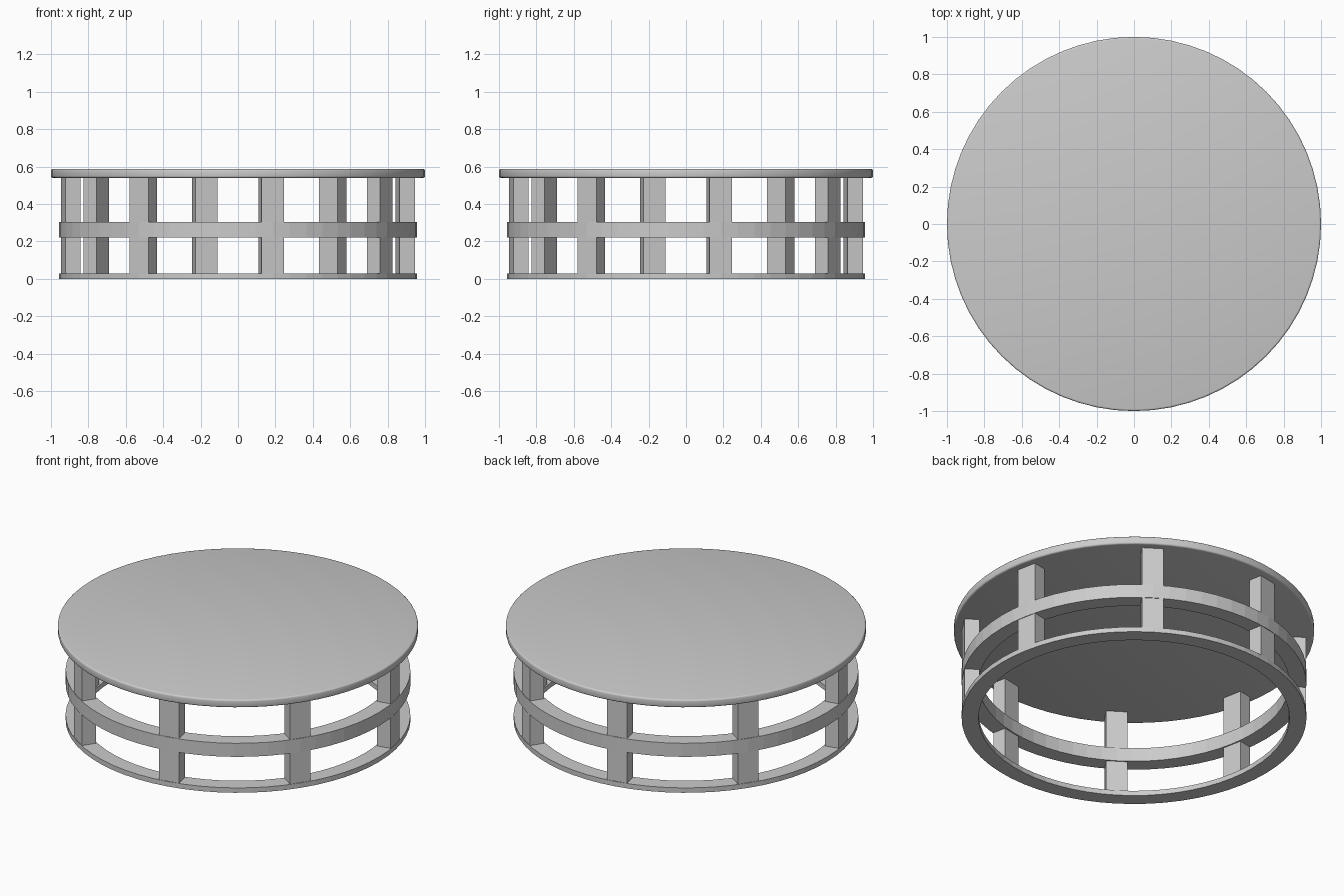
import bpy
import bmesh
import math
from mathutils import Matrix

cube = bpy.data.objects.get("Cube")
if cube:
    bpy.data.objects.remove(cube, do_unlink=True)

SIDES = 64
POSTS = 8

grey = bpy.data.materials.new("plain_grey")
grey.use_nodes = True
grey.diffuse_color = (0.6, 0.6, 0.6, 1)
grey.node_tree.nodes["Principled BSDF"].inputs["Base Color"].default_value = (0.6, 0.6, 0.6, 1)


def add_object(name, bm):
    mesh = bpy.data.meshes.new(name)
    bmesh.ops.recalc_face_normals(bm, faces=bm.faces)
    bm.to_mesh(mesh)
    bm.free()
    mesh.materials.append(grey)
    obj = bpy.data.objects.new(name, mesh)
    bpy.context.collection.objects.link(obj)
    return obj


def ring(name, inner, outer, low, high):
    """Flat band with a rectangular section, turned about z."""
    bm = bmesh.new()
    section = [(inner, low), (outer, low), (outer, high), (inner, high)]
    loops = []
    for i in range(SIDES):
        a = math.tau * i / SIDES
        loops.append([bm.verts.new((r * math.cos(a), r * math.sin(a), z)) for r, z in section])
    for i, here in enumerate(loops):
        there = loops[(i + 1) % SIDES]
        for j in range(4):
            k = (j + 1) % 4
            bm.faces.new((here[j], there[j], there[k], here[k]))
    return add_object(name, bm)


# Base and middle rings
ring("base_ring", 0.863, 0.957, 0, 0.03)
ring("middle_ring", 0.863, 0.957, 0.22, 0.303)

# Upright posts, turned to face outward
for i in range(POSTS):
    bm = bmesh.new()
    turn = Matrix.Rotation(math.tau * (i + 0.25) / POSTS, 4, "Z")
    place = Matrix.Translation((0.911, 0, 0.283))
    size = Matrix.Diagonal((0.083, 0.12, 0.515, 1))
    bmesh.ops.create_cube(bm, size=1, matrix=turn @ place @ size)
    add_object(f"post_{i + 1}", bm)

# Round top with softened rims
bm = bmesh.new()
bmesh.ops.create_cone(bm, cap_ends=True, segments=SIDES, radius1=1, radius2=1,
                      depth=0.048, matrix=Matrix.Translation((0, 0, 0.564)))
rims = [e for e in bm.edges if abs(e.verts[0].co.z - e.verts[1].co.z) < 0.001]
bmesh.ops.bevel(bm, geom=rims, offset=0.01, segments=3, profile=0.5, affect="EDGES")
top = add_object("table_top", bm)
bpy.ops.object.select_all(action="DESELECT")
top.select_set(True)
bpy.context.view_layer.objects.active = top
bpy.ops.object.shade_smooth_by_angle(angle=math.radians(35))
